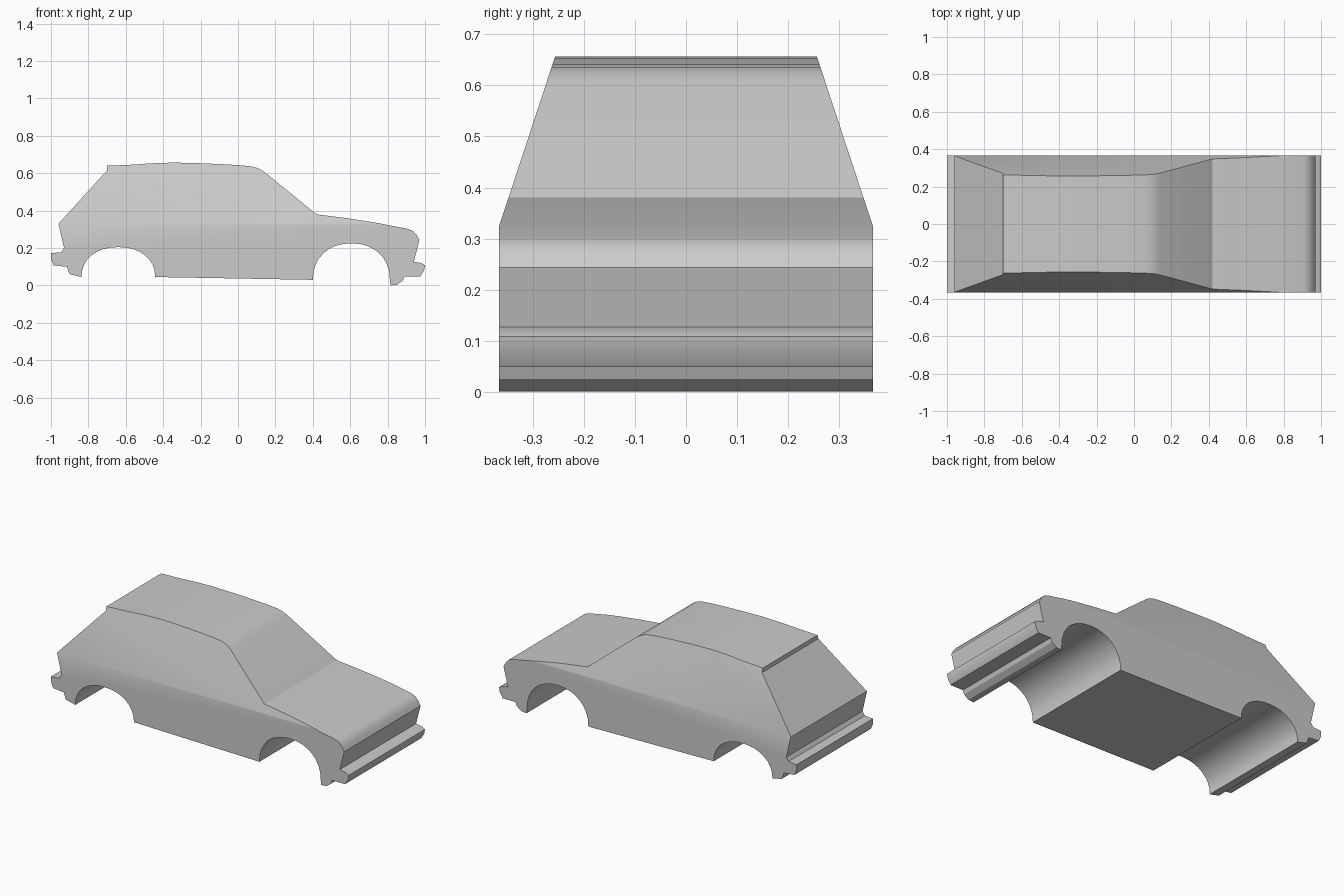
import bpy
import bmesh
import math

HALF_WIDTH = 0.366   # body half width below the waistline
WAIST = 0.325        # height at which the sides start leaning in
LEAN = 0.33          # inward lean per unit of height

cube = bpy.data.objects.get("Cube")
if cube:
    bpy.data.objects.remove(cube, do_unlink=True)


def make_material(name, colour):
    mat = bpy.data.materials.new(name)
    mat.use_nodes = True
    mat.diffuse_color = colour
    mat.node_tree.nodes["Principled BSDF"].inputs["Base Color"].default_value = colour
    return mat


def wheel_arch(centre_x, centre_z, radius_x, radius_z, steps=16):
    """Slightly squared half ellipse, running from front to rear."""
    points = []
    for i in range(steps + 1):
        angle = math.pi * i / steps
        c, s = math.cos(angle), math.sin(angle)
        x = math.copysign(abs(c) ** 0.92, c)
        points.append((centre_x + radius_x * x, centre_z + radius_z * max(s, 0) ** 0.92))
    return points


# Side outline, given as (x, z) and running clockwise from the tail
tailgate = [(-0.96, 0.33), (-0.70, 0.615), (-0.70, 0.64)]
roof = [(-0.58, 0.645), (-0.46, 0.653), (-0.35, 0.657), (-0.22, 0.654),
        (-0.08, 0.648), (0.02, 0.642), (0.08, 0.635), (0.11, 0.626), (0.14, 0.608)]
bonnet = [(0.42, 0.38), (0.58, 0.36), (0.74, 0.335), (0.91, 0.302),
          (0.935, 0.292), (0.955, 0.27), (0.97, 0.243)]
front_bumper = [(0.94, 0.127), (0.98, 0.12), (1.0, 0.108), (0.995, 0.08),
                (0.975, 0.048), (0.89, 0.048), (0.88, 0.025), (0.85, 0.003), (0.815, 0.0)]
front_arch = wheel_arch(0.606, 0.03, 0.206, 0.195)
rear_arch = wheel_arch(-0.64, 0.045, 0.197, 0.16)
rear_bumper = [(-0.90, 0.06), (-0.915, 0.10), (-0.985, 0.107), (-1.0, 0.14),
               (-1.0, 0.173), (-0.945, 0.177), (-0.93, 0.20)]
outline = tailgate + roof + bonnet + front_bumper + front_arch + rear_arch + rear_bumper

# Extrude the outline across the full width
bm = bmesh.new()
side = bm.faces.new([bm.verts.new((x, -HALF_WIDTH, z)) for x, z in outline])
result = bmesh.ops.extrude_face_region(bm, geom=[side], use_keep_orig=True)
for element in result["geom"]:
    if isinstance(element, bmesh.types.BMVert):
        element.co.y = HALF_WIDTH

# Cut a waistline round the body and lean the cabin sides inward above it
bmesh.ops.bisect_plane(bm, geom=bm.verts[:] + bm.edges[:] + bm.faces[:],
                       plane_co=(0, 0, WAIST), plane_no=(0, 0, 1))
for v in bm.verts:
    inset = LEAN * max(v.co.z - WAIST, 0)
    v.co.y = math.copysign(HALF_WIDTH - inset, v.co.y)
bmesh.ops.recalc_face_normals(bm, faces=bm.faces[:])

mesh = bpy.data.meshes.new("car_body")
bm.to_mesh(mesh)
bm.free()
body = bpy.data.objects.new("car_body", mesh)
bpy.context.collection.objects.link(body)
mesh.materials.append(make_material("body_grey", (0.6, 0.6, 0.6, 1)))

# Smooth curves, crisp panel edges
bpy.ops.object.select_all(action="DESELECT")
body.select_set(True)
bpy.context.view_layer.objects.active = body
bpy.ops.object.shade_smooth_by_angle(angle=math.radians(28))
